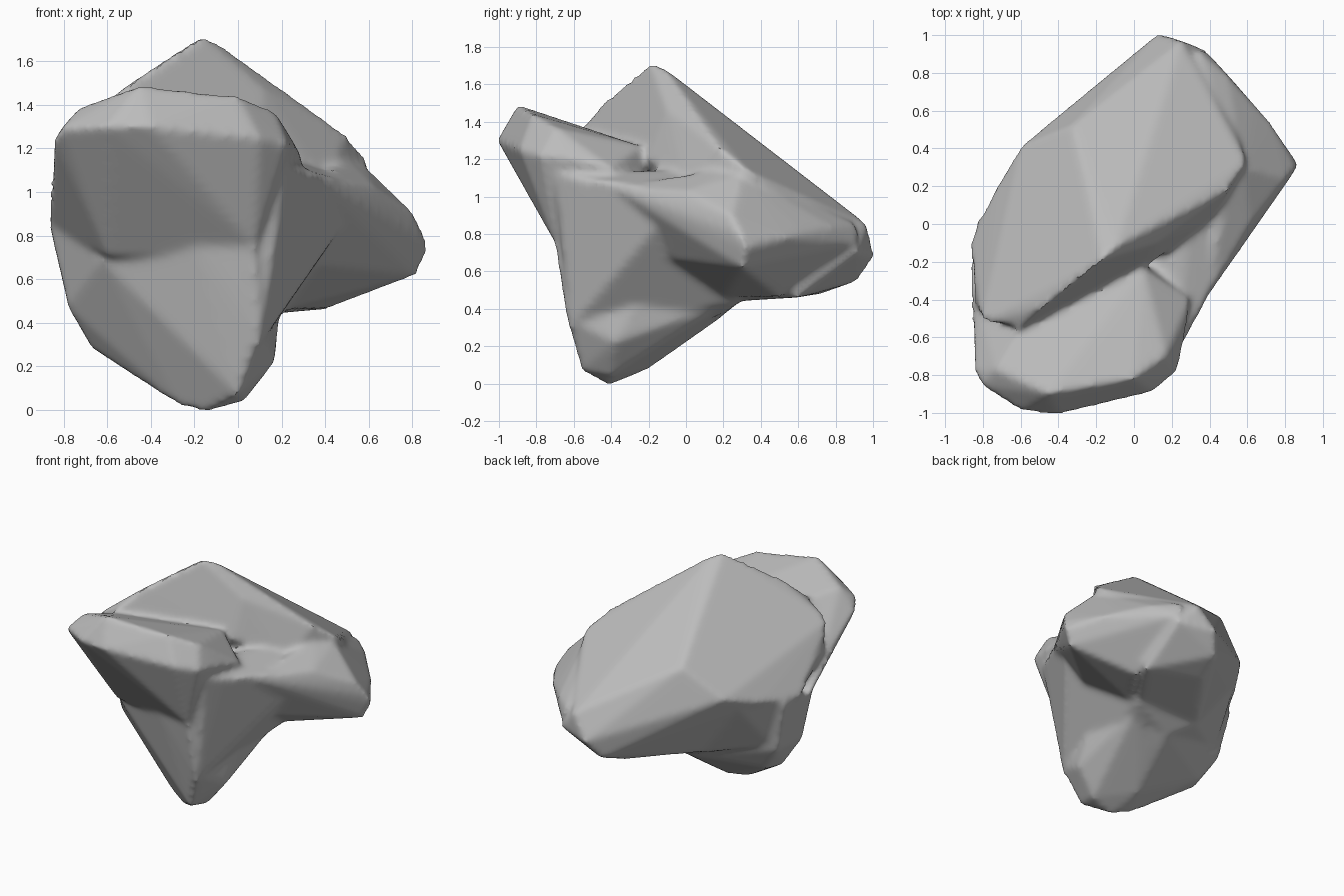
import bpy
import bmesh
import math

cube = bpy.data.objects.get("Cube")
if cube:
    bpy.data.objects.remove(cube, do_unlink=True)


def make_material(name, value):
    mat = bpy.data.materials.new(name)
    mat.use_nodes = True
    colour = (value, value, value, 1)
    mat.diffuse_color = colour
    mat.node_tree.nodes["Principled BSDF"].inputs["Base Color"].default_value = colour
    return mat


def add_hull(name, points):
    """Make one convex chunk of stone wrapped around its corner points."""
    mesh = bpy.data.meshes.new(name)
    bm = bmesh.new()
    for point in points:
        bm.verts.new(point)
    bmesh.ops.convex_hull(bm, input=bm.verts[:])
    unused = [v for v in bm.verts if not v.link_faces]
    bmesh.ops.delete(bm, geom=unused, context="VERTS")
    bmesh.ops.recalc_face_normals(bm, faces=bm.faces[:])
    bm.to_mesh(mesh)
    bm.free()
    obj = bpy.data.objects.new(name, mesh)
    bpy.context.collection.objects.link(obj)
    return obj


stone = make_material("grey stone", 0.5)

# Overhanging upper part of the front slab
upper_slab = add_hull("upper_slab", [
    (-.85, -.78, 1.24), (-.81, -.86, 1.29), (-.6, -.99, 1.3), (-.4, -1.01, 1.3),
    (-.45, -.9, 1.49), (.1, -.89, 1.25), (.23, -.78, 1.22), (0, -.82, 1.44),
    (.17, -.7, 1.37), (.27, -.6, 1.2), (-.73, -.77, 1.39), (-.6, -.55, 1.34),
    (.05, -.24, 1.27), (.3, -.4, 1.15), (-.83, -.42, 1.04), (-.87, -.25, .86),
    (-.6, -.55, .7), (-.2, -.66, .77), (.08, -.7, .75), (.2, -.2, .7),
])

# Tapered foot below the slab, its base running diagonally to the rear
foot = add_hull("foot", [
    (-.87, -.25, .86), (-.78, -.25, .47), (-.62, -.5, .68), (-.2, -.66, .77),
    (.08, -.7, .74), (.1, -.64, .35), (-.15, -.42, -.01), (-.27, -.36, .02),
    (0, -.56, .07), (.03, -.4, .04), (.17, -.38, .22), (.19, -.25, .45),
    (-.67, -.18, .28), (-.2, -.2, .08), (-.08, .05, .27), (-.62, -.06, .28),
    (-.75, 0, .47), (-.83, .03, .84), (.15, .2, .42), (-.15, .17, .34),
])

# Underside joining the foot to the rear
belly = add_hull("belly", [
    (-.83, 0, .86), (-.62, .36, .94), (-.7, 0, .5), (-.33, .27, .45),
    (-.15, .17, .34), (.2, .28, .43), (.1, .1, .36), (-.3, -.3, .4),
    (-.4, -.4, 1.2), (.2, .2, 1),
])

# Peaked main mass sloping down to the rear
rear_mass = add_hull("rear_mass", [
    (-.17, -.19, 1.72), (-.1, -.12, 1.69), (-.47, -.43, 1.52), (-.6, -.55, 1.38),
    (-.81, -.52, 1.26), (-.84, -.42, 1.06), (-.87, -.1, .86), (-.74, .18, .89),
    (-.6, .41, .96), (-.33, .52, 1.17), (.25, .97, .85), (.13, 1.01, .68),
    (.05, .92, .55), (.6, .33, 1.14), (.5, .18, 1.26), (.12, -.1, 1.47),
    (.38, .92, .7), (.4, .6, .46), (.2, .28, .44), (-.33, .27, .45),
    (0, .72, .48), (.1, -.2, 1.2), (.4, 0, 1.05),
])

# Wall running from the slab back to the shelf
side_wall = add_hull("side_wall", [
    (.22, -.7, 1.12), (.29, -.58, 1.1), (.38, -.4, 1.05), (.6, 0, 1.02),
    (.08, -.66, .65), (.1, -.62, .3), (.19, -.25, .43), (.35, -.1, .67),
    (.2, .15, .46), (.2, .28, .44), (-.08, .05, .28), (-.4, -.2, .9),
    (.2, -.2, 1.14), (.3, .05, 1.14),
])

# Side shelf ending in a blunt nose
side_shelf = add_hull("side_shelf", [
    (.38, -.4, 1.05), (.4, -.3, 1.06), (.62, 0, 1.03), (.81, .24, .9),
    (.86, .29, .8), (.87, .32, .72), (.82, .3, .62), (.73, .53, .78),
    (.63, .6, .84), (.5, .78, .84), (.38, .92, .75), (.34, .92, .85),
    (.4, .5, .46), (.2, .2, .46), (.35, -.1, .67), (.3, .2, 1.1),
    (.58, .3, 1.12), (.5, .2, 1.15),
])

# Fuse the chunks into a single rock and soften its edges
bpy.ops.object.select_all(action="DESELECT")
for part in (upper_slab, foot, belly, rear_mass, side_wall, side_shelf):
    part.select_set(True)
bpy.context.view_layer.objects.active = rear_mass
bpy.ops.object.join()
rock = bpy.context.view_layer.objects.active
rock.name = rock.data.name = "rock"

remesh = rock.modifiers.new("fuse", "REMESH")
remesh.mode = "VOXEL"
remesh.voxel_size = 0.02
soften = rock.modifiers.new("soften", "SMOOTH")
soften.factor = 0.5
soften.iterations = 8
bpy.ops.object.modifier_apply(modifier=remesh.name)
bpy.ops.object.modifier_apply(modifier=soften.name)

rock.data.materials.clear()
rock.data.materials.append(stone)
bpy.ops.object.shade_smooth_by_angle(angle=math.radians(40))
